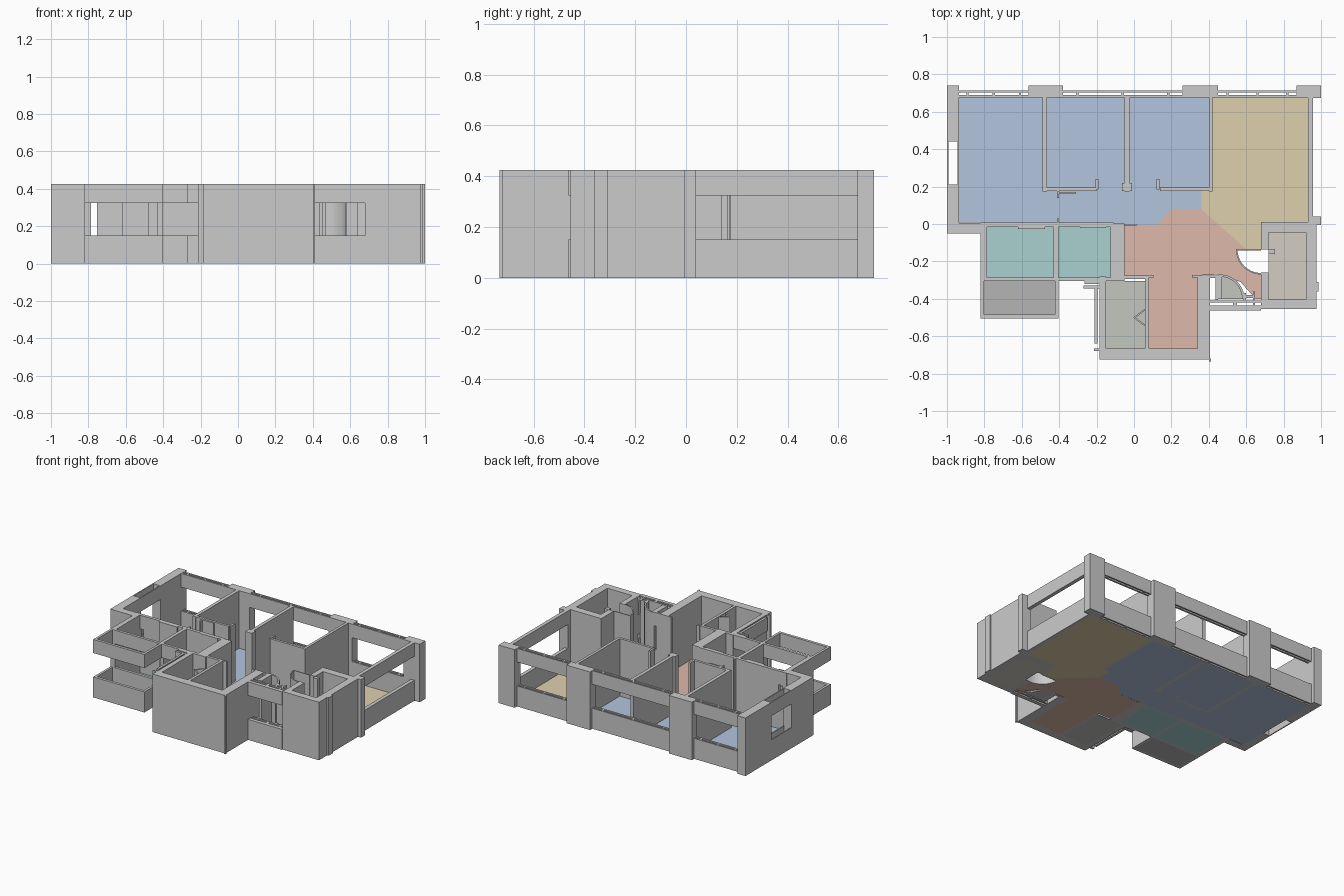
import bpy, bmesh, math

H, SILL, HEAD = 0.425, 0.15, 0.325
FULL = [(0, H)]
BAND = [(0, SILL), (HEAD, H)]      # parapet below and lintel above an opening


def finish(name, bm, color=None):
    bmesh.ops.recalc_face_normals(bm, faces=bm.faces)
    me = bpy.data.meshes.new(name)
    bm.to_mesh(me)
    bm.free()
    ob = bpy.data.objects.new(name, me)
    bpy.context.collection.objects.link(ob)
    if color:
        mat = bpy.data.materials.new(name + "_colour")
        mat.diffuse_color = (*color, 1)
        me.materials.append(mat)
    return ob


def prism(bm, pts, z0, z1):
    lo = [bm.verts.new((x, y, z0)) for x, y in pts]
    hi = [bm.verts.new((x, y, z1)) for x, y in pts]
    bm.faces.new(lo[::-1])
    bm.faces.new(hi)
    for i in range(len(pts)):
        j = (i + 1) % len(pts)
        bm.faces.new((lo[i], lo[j], hi[j], hi[i]))


def rect(x0, x1, y0, y1):
    return [(x0, y0), (x1, y0), (x1, y1), (x0, y1)]


def walls(name, rects, spans=FULL):
    bm = bmesh.new()
    for r in rects:
        for z0, z1 in spans:
            prism(bm, rect(*r), z0, z1)
    return finish(name, bm)


def floor(name, polys, color):
    bm = bmesh.new()
    for p in polys:
        prism(bm, p, 0, 0.003)
    return finish(name, bm, color)


def arc(cx, cy, r, a0, a1, n=10):
    return [(cx + r * math.cos(math.radians(a0 + (a1 - a0) * i / n)),
             cy + r * math.sin(math.radians(a0 + (a1 - a0) * i / n))) for i in range(n + 1)]


def arc_wall(name, cx, cy, r, a0, a1, t=0.008):
    bm = bmesh.new()
    prism(bm, arc(cx, cy, r, a0, a1) + arc(cx, cy, r - t, a1, a0), 0, H)
    return finish(name, bm)


# back columns
walls("back_columns", [(-1, -0.935, 0.675, 0.74), (-0.565, -0.38, 0.677, 0.74),
                       (0.26, 0.45, 0.677, 0.74), (0.87, 1, 0.675, 0.74)])

# back windows: hollow parapets and lintels made of two thin sheets with ties
for i, (a, b) in enumerate([(-0.935, -0.565), (-0.38, 0.26), (0.45, 0.87)]):
    ties = [(a + f * (b - a) - 0.006, a + f * (b - a) + 0.006, 0.69, 0.704)
            for f in (0.12, 0.5, 0.88)]
    walls(f"back_window_{i}", [(a, b, 0.677, 0.69), (a, b, 0.704, 0.714)] + ties, BAND)

# left wall with small hollow window
walls("left_wall", [(-1, -0.935, -0.05, 0.21), (-1, -0.935, 0.44, 0.675),
                    (-0.935, -0.82, -0.05, 0.005)])
walls("left_window", [(-1, -0.992, 0.21, 0.44), (-0.943, -0.935, 0.21, 0.44)], BAND)

# right wall with long window
walls("right_window", [(0.93, 0.957, 0.04, 0.675)], BAND)
walls("right_wall_end", [(0.955, 1, -0.005, 0.04), (0.93, 0.955, 0.01, 0.04)])

# bedroom partitions
walls("bedroom_partitions", [
    (-0.49, -0.465, 0.175, 0.677), (-0.05, -0.025, 0.175, 0.677), (0.40, 0.42, 0.175, 0.677),
    (-0.465, -0.2, 0.177, 0.195), (0.14, 0.40, 0.177, 0.195),
    (-0.065, -0.05, 0.177, 0.22), (-0.025, -0.01, 0.177, 0.22),
    (-0.205, -0.19, 0.185, 0.24), (0.12, 0.135, 0.185, 0.24)])
walls("corridor_jambs", [(-0.412, -0.4, 0.14, 0.177), (-0.4, -0.31, 0.162, 0.172),
                         (-0.412, -0.4, 0.005, 0.03)])

# bathroom walls
walls("bathroom_walls", [
    (-0.82, -0.785, -0.305, 0.008), (-0.755, -0.11, -0.015, 0.008),
    (-0.43, -0.405, -0.285, -0.015), (-0.125, -0.05, -0.3, 0.002),
    (-0.62, -0.475, -0.028, -0.015), (-0.29, -0.15, -0.022, -0.015)])
walls("bathroom_slot", [(-0.785, -0.755, -0.015, 0.008)], BAND)
walls("bathroom_windows", [(-0.785, -0.125, -0.305, -0.285)], BAND)

# balcony
walls("balcony", [(-0.82, -0.405, -0.505, -0.485), (-0.82, -0.802, -0.485, -0.305),
                  (-0.423, -0.405, -0.485, -0.305)], BAND)

# front wing
walls("front_wing_walls", [
    (-0.185, 0.405, -0.725, -0.665), (0.34, 0.405, -0.665, -0.275),
    (-0.185, -0.15, -0.665, -0.28), (0.06, 0.08, -0.665, -0.275),
    (-0.05, 0.06, -0.295, -0.275), (-0.15, -0.05, -0.305, -0.285),
    (0.08, 0.105, -0.285, -0.272), (0.31, 0.34, -0.285, -0.272),
    (0.40, 0.412, -0.735, -0.72), (-0.215, -0.185, -0.68, -0.665)])
walls("side_screen", [(-0.212, -0.195, -0.64, -0.345), (-0.27, -0.185, -0.345, -0.33),
                      (-0.265, -0.185, -0.32, -0.305)], BAND)

# folded door in the front wing
bm = bmesh.new()
prism(bm, [(-0.005, -0.5), (0.055, -0.455), (0.055, -0.465), (0.01, -0.5)], 0, H)
prism(bm, [(-0.005, -0.5), (0.01, -0.5), (0.055, -0.535), (0.055, -0.545)], 0, H)
finish("folded_door", bm)

# entrance: banded double front and posts
walls("entrance_windows", [(0.405, 0.68, -0.42, -0.408), (0.405, 0.68, -0.462, -0.435)], BAND)
walls("entrance_posts", [(0.435, 0.45, -0.405, -0.275), (0.53, 0.55, -0.46, -0.408),
                         (0.585, 0.6, -0.408, -0.37), (0.635, 0.648, -0.46, -0.36)], BAND)
walls("entrance_jambs", [(0.405, 0.435, -0.29, -0.275), (0.45, 0.47, -0.4, -0.27),
                         (0.585, 0.64, -0.395, -0.38)])
arc_wall("entrance_door", 0.46, -0.40, 0.13, 0, 90, 0.012)
arc_wall("hall_door", 0.68, -0.135, 0.135, 180, 270)
walls("hall_door_leaf", [(0.545, 0.68, -0.142, -0.135)])

# lift shaft
walls("lift_shaft", [
    (0.68, 0.72, -0.135, 0.01), (0.68, 0.72, -0.455, -0.26), (0.92, 0.975, -0.455, 0.008),
    (0.72, 0.92, -0.455, -0.405), (0.72, 0.955, -0.045, 0.01),
    (0.975, 0.987, -0.36, -0.31), (0.72, 0.755, -0.16, -0.135)])

# floors
floor("bedroom_floor", [
    [(-0.935, 0.008), (-0.41, 0.008), (-0.41, 0.18), (-0.49, 0.18), (-0.49, 0.677), (-0.935, 0.677)],
    rect(-0.465, -0.05, 0.18, 0.677), rect(-0.025, 0.40, 0.18, 0.677),
    [(-0.41, 0.0), (0.12, -0.005), (0.2, 0.08), (0.36, 0.08), (0.36, 0.18), (-0.41, 0.18)]],
    (0.45, 0.56, 0.73))
floor("living_floor", [[(0.36, 0.08), (0.60, -0.135), (0.68, -0.135), (0.68, 0.01), (0.93, 0.01),
                        (0.93, 0.677), (0.42, 0.677), (0.42, 0.18), (0.36, 0.18)]],
      (0.74, 0.63, 0.42))
floor("hall_floor", [[(-0.05, -0.005), (0.12, -0.005), (0.2, 0.08), (0.36, 0.08), (0.60, -0.135)]
                     + arc(0.68, -0.135, 0.135, 180, 270)
                     + [(0.68, -0.4), (0.65, -0.4), (0.57, -0.31), (0.46, -0.27), (0.34, -0.275),
                        (0.34, -0.665), (0.08, -0.665), (0.08, -0.275), (-0.05, -0.275)]],
      (0.73, 0.49, 0.40))
floor("bathroom_floor", [rect(-0.785, -0.43, -0.285, -0.015), rect(-0.405, -0.125, -0.285, -0.015)],
      (0.40, 0.64, 0.63))
floor("balcony_floor", [rect(-0.802, -0.423, -0.485, -0.305)], (0.46, 0.46, 0.46))
floor("utility_floor", [rect(-0.15, 0.06, -0.665, -0.305),
                        [(0.46, -0.40)] + arc(0.46, -0.40, 0.12, 0, 90)], (0.55, 0.57, 0.51))
floor("lift_floor", [rect(0.72, 0.92, -0.405, -0.045)], (0.65, 0.61, 0.55))
